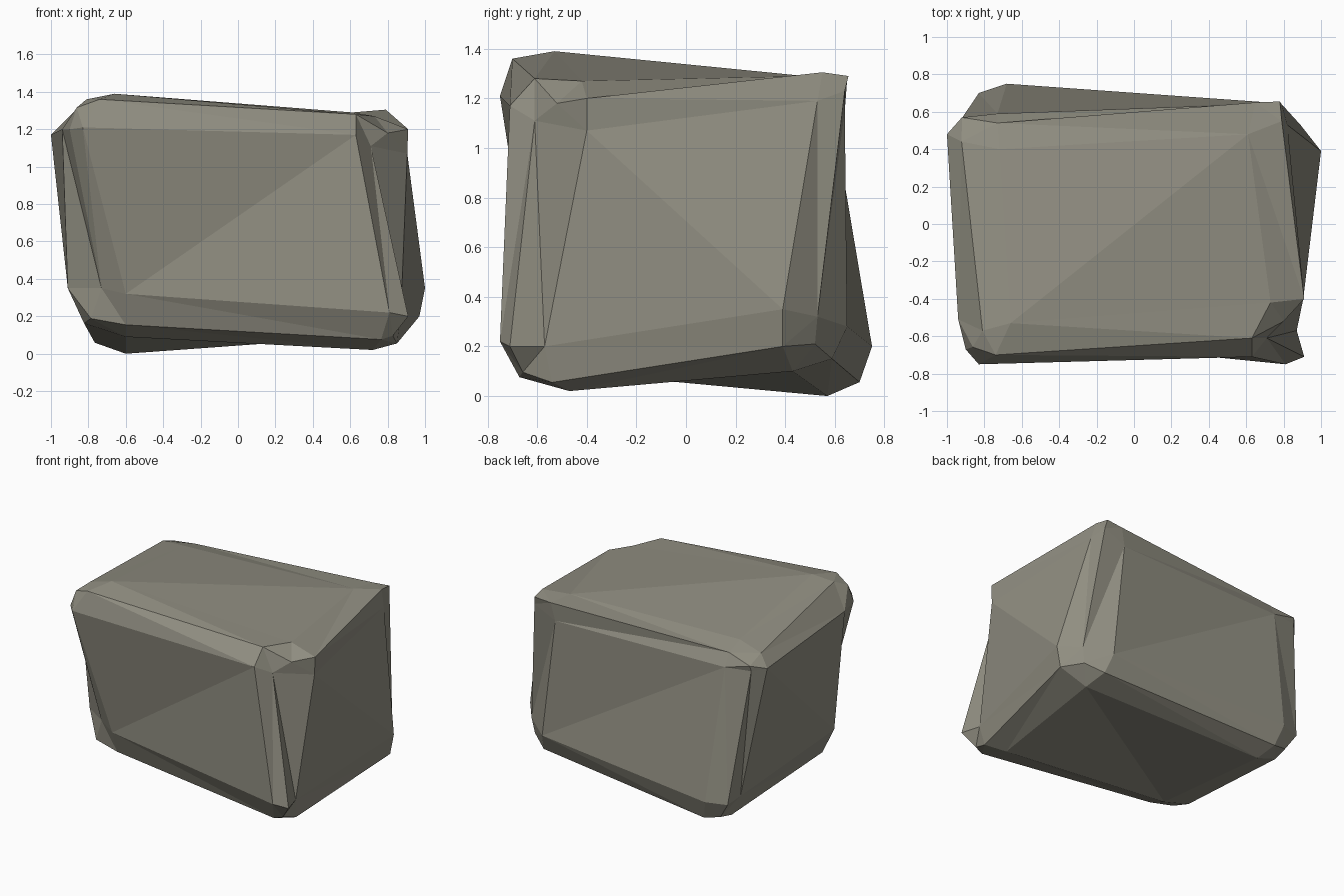
import bpy
import bmesh
from mathutils import Vector

if "Cube" in bpy.data.objects:
    bpy.data.objects.remove(bpy.data.objects["Cube"])

# Each corner (side signs x, y, z): its points on the x, y and z face of the block
CORNERS = {
    (-1, -1, 1): [(-.94, -.51, 1.20), (-.83, -.75, 1.21), (-.66, -.53, 1.39)],
    (1, -1, 1): [(.905, -.40, 1.07), (.63, -.71, 1.17), (.73, -.42, 1.27)],
    (-1, -1, -1): [(-.91, -.43, .35), (-.60, -.61, .32), (-.60, -.40, .09)],
    (1, -1, -1): [(.87, -.57, .20), (.81, -.75, .22), (.72, -.47, .02)],
    (1, 1, -1): [(1.0, .39, .35), (.72, .65, .28), (.78, .43, .10)],
    (-1, 1, -1): [(-.83, .55, .21), (-.68, .75, .20), (-.60, .57, 0)],
    (-1, 1, 1): [(-1.0, .48, 1.17), (-.73, .59, 1.15), (-.72, .40, 1.28)],
    (1, 1, 1): [(.82, .53, 1.19), (.62, .64, 1.15), (.61, .48, 1.29)],
}
# Chipped spots that break the rounding rule, named by the faces that meet
CHIPS = {
    (-1, -1, 1): {"xy": (-.90, -.67, 1.20), "yz": (-.74, -.70, 1.36),
                  "xz": (-.81, -.57, 1.36)},
    (1, -1, 1): {"xy": (.71, -.61, 1.11), "yz": (.63, -.61, 1.28),
                 "xz": (.91, -.40, 1.20), "xyz": (.80, -.52, 1.18)},
    (-1, -1, -1): {"xy": (-.73, -.55, .35)},
    (1, -1, -1): {"xy": (.91, -.71, .20), "xz": (.85, -.54, .055)},
    (1, 1, -1): {"xy": (.89, .53, .32), "xz": (.97, .39, .20),
                 "xyz": (.87, .52, .21)},
    (-1, 1, -1): {"xy": (-.83, .70, .20)},
    (-1, 1, 1): {"yz": (-.73, .54, 1.24), "xyz": (-.92, .57, 1.20)},
    (1, 1, 1): {"xy": (.79, .64, 1.23), "yz": (.65, .65, 1.28),
                "xz": (.79, .55, 1.305), "xyz": (.78, .655, 1.29)},
}
PAIRS = [(0, 1), (1, 2), (0, 2)]


def rounded(points, faces):
    """Point on the rounded edge or corner between the given faces."""
    t = .72 if len(faces) == 2 else .6
    out = Vector()
    for k in range(3):
        rest = [points[f][k] for f in faces if f != k]
        mean = sum(rest) / len(rest)
        out[k] = mean + t * (points[k][k] - mean) if k in faces else mean
    return out


def corner_at(k, side, i, u, j, v):
    s = [0, 0, 0]
    s[k], s[i], s[j] = side, u, v
    return tuple(s)


bm = bmesh.new()
vert = {}
for sign, pts in CORNERS.items():
    for f in range(3):
        vert[sign, (f,)] = bm.verts.new(pts[f])
    for faces in PAIRS + [(0, 1, 2)]:
        name = "".join("xyz"[f] for f in faces)
        co = CHIPS[sign].get(name) or rounded(pts, faces)
        vert[sign, faces] = bm.verts.new(co)

# Six broad sides, each split along one diagonal
for k in range(3):
    i, j = [a for a in range(3) if a != k]
    for side in (-1, 1):
        r = [vert[corner_at(k, side, i, u, j, v), (k,)]
             for u, v in ((-1, -1), (1, -1), (1, 1), (-1, 1))]
        if (k, side) in ((0, 1), (1, 1)):
            r = r[1:] + r[:1]
        bm.faces.new((r[0], r[1], r[2]))
        bm.faces.new((r[0], r[2], r[3]))

# Twelve rounded edges, two strips each
for a, b in PAIRS:
    k = 3 - a - b
    for u in (-1, 1):
        for v in (-1, 1):
            lo, hi = (corner_at(k, s, a, u, b, v) for s in (-1, 1))
            for f in (a, b):
                bm.faces.new((vert[lo, (f,)], vert[hi, (f,)],
                              vert[hi, (a, b)], vert[lo, (a, b)]))

# Eight rounded corners, three patches each
for sign in CORNERS:
    for f in range(3):
        p, q = [pair for pair in PAIRS if f in pair]
        bm.faces.new((vert[sign, (f,)], vert[sign, p],
                      vert[sign, (0, 1, 2)], vert[sign, q]))

bmesh.ops.triangulate(bm, faces=[f for f in bm.faces if len(f.verts) > 3])
bmesh.ops.recalc_face_normals(bm, faces=bm.faces)
mesh = bpy.data.meshes.new("boulder")
bm.to_mesh(mesh)
bm.free()

# Plain stone colour
stone = bpy.data.materials.new("olive grey stone")
stone.diffuse_color = (.28, .27, .22, 1)
stone.use_nodes = True
stone.node_tree.nodes["Principled BSDF"].inputs["Base Color"].default_value = stone.diffuse_color
mesh.materials.append(stone)
boulder = bpy.data.objects.new("boulder", mesh)
bpy.context.collection.objects.link(boulder)
